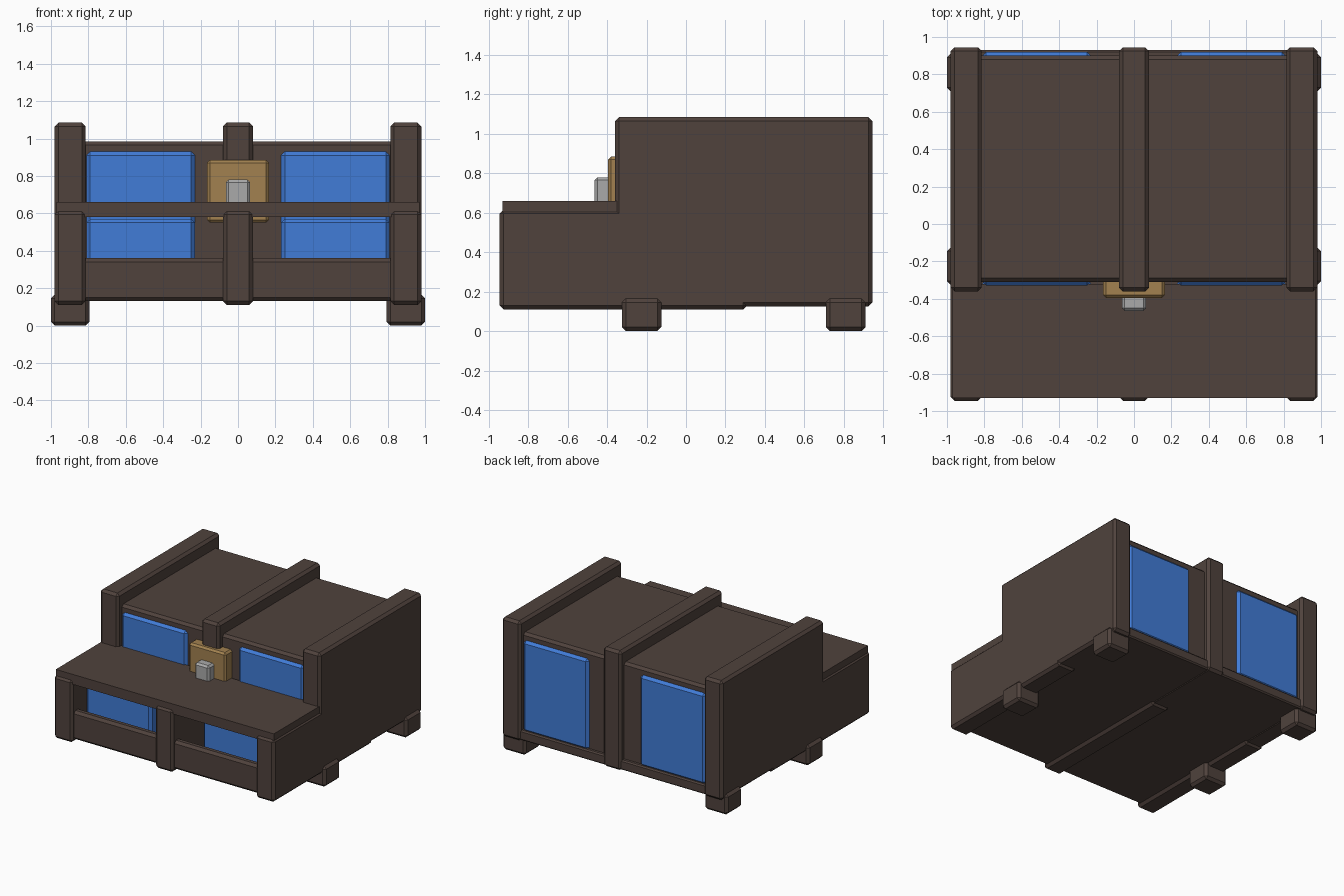
import bpy

cube = bpy.data.objects.get("Cube")
if cube:
    bpy.data.objects.remove(cube, do_unlink=True)


def material(name, rgb):
    m = bpy.data.materials.new(name)
    m.use_nodes = True
    m.diffuse_color = (*rgb, 1)
    m.node_tree.nodes["Principled BSDF"].inputs["Base Color"].default_value = (*rgb, 1)
    return m


brown = material("dark brown wood", (0.08, 0.055, 0.046))
blue = material("blue panel", (0.052, 0.2, 0.68))
gold = material("brass", (0.36, 0.22, 0.08))
silver = material("light grey metal", (0.4, 0.4, 0.4))


def box(name, mat, x, y, z, bevel=0.02):
    """Chamfered block spanning the given (low, high) ranges."""
    bpy.ops.mesh.primitive_cube_add(size=1)
    ob = bpy.context.object
    ob.name = name
    ob.data.name = name
    spans = (x, y, z)
    for v in ob.data.vertices:
        v.co = [a + (b - a) * (c + 0.5) for (a, b), c in zip(spans, v.co)]
    ob.data.materials.append(mat)
    if bevel:
        mod = ob.modifiers.new("Chamfer", 'BEVEL')
        mod.width = bevel
        mod.segments = 1
    return ob


# Main chest body, floor and front shelf
box("body", brown, (-0.92, 0.92), (-0.31, 0.90), (0.13, 0.985))
box("floor", brown, (-0.92, 0.92), (-0.90, 0.92), (0.13, 0.17), 0)
box("shelf", brown, (-0.97, 0.97), (-0.93, -0.32), (0.58, 0.66), 0)
box("front_board", brown, (-0.9, 0.9), (-0.92, -0.85), (0.13, 0.36))
box("back_beam", brown, (-0.9, 0.9), (0.86, 0.93), (0.13, 0.21), 0.01)

# Upright frames: a tall rear band and a low front band, three times
for side, lo, hi in (("right", -0.98, -0.815), ("middle", -0.08, 0.08), ("left", 0.815, 0.98)):
    box(side + "_tall_frame", brown, (lo, hi), (-0.36, 0.945), (0.125, 1.085))
    box(side + "_low_frame", brown, (lo, hi), (-0.945, 0.31), (0.11, 0.615))

# Blue panels and feet, mirrored across the middle
for side, s in (("right", -1), ("left", 1)):
    px = sorted((s * 0.23, s * 0.81))
    box(side + "_panel", blue, px, (-0.33, 0.92), (0.2, 0.93))
    box(side + "_lower_panel", blue, px, (-0.78, -0.3), (0.2, 0.57))
    fx = sorted((s * 0.795, s))
    for end, y in (("front", -0.225), ("back", 0.81)):
        box(f"{end}_{side}_foot", brown, fx, (y - 0.1, y + 0.1), (0, 0.165))

# Lock
box("lock_plate", gold, (-0.165, 0.165), (-0.395, -0.29), (0.55, 0.885), 0.015)
box("lock_knob", silver, (-0.065, 0.065), (-0.465, -0.38), (0.61, 0.78), 0.015)
